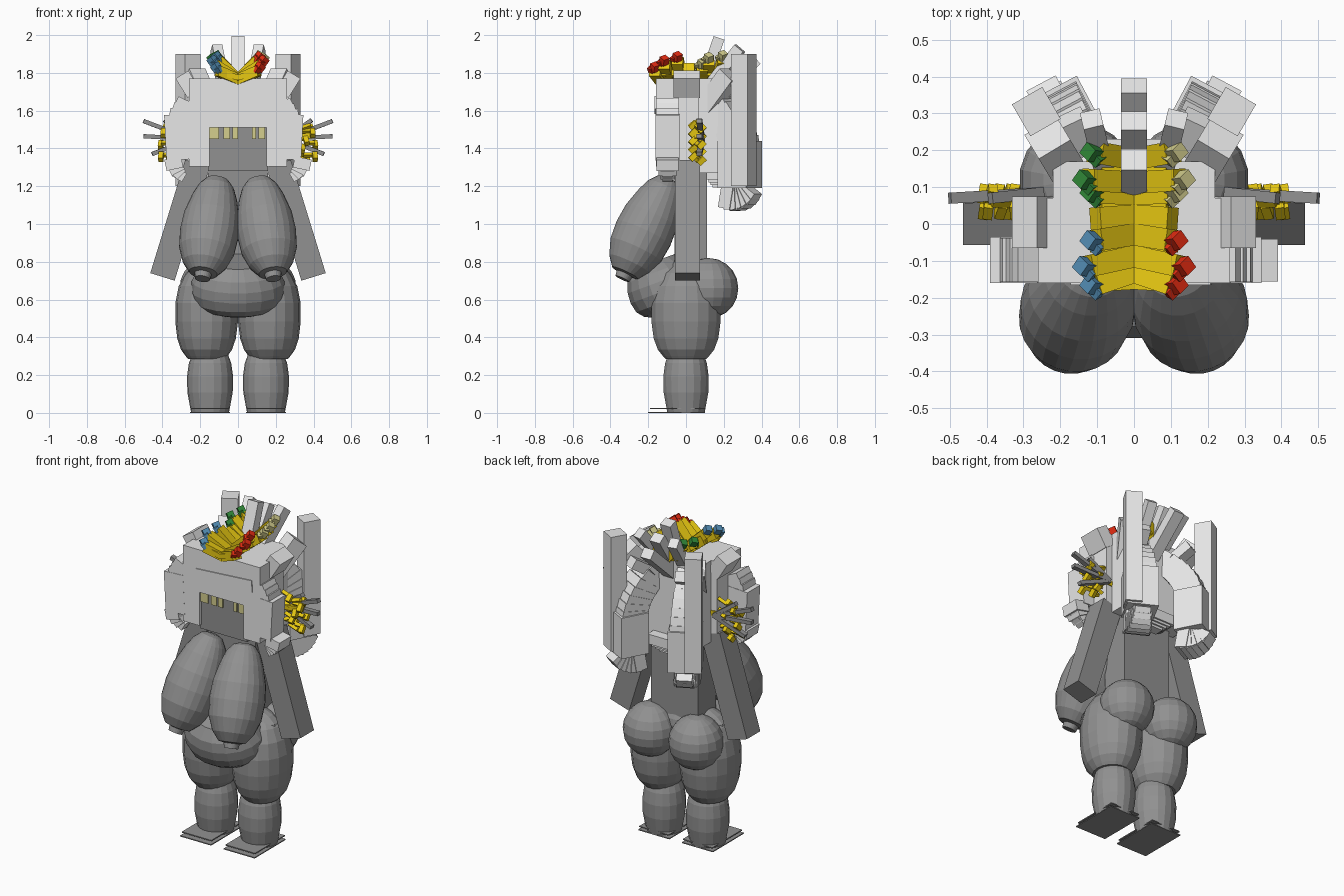
import bpy, bmesh, math
from mathutils import Vector, Matrix

if "Cube" in bpy.data.objects:
    bpy.data.objects.remove(bpy.data.objects["Cube"])


def mat(name, r, g, b):
    m = bpy.data.materials.new(name)
    m.diffuse_color = (r, g, b, 1)
    m.use_nodes = True
    m.node_tree.nodes["Principled BSDF"].inputs["Base Color"].default_value = m.diffuse_color
    return m


BODY = mat("stone grey", 0.285, 0.285, 0.285)
HAIR = mat("light grey", 0.80, 0.80, 0.80)
GOLD = mat("gold", 0.80, 0.58, 0.006)
RED = mat("red", 0.78, 0.025, 0.006)
BLUE = mat("blue", 0.09, 0.28, 0.48)
GREEN = mat("green", 0.03, 0.25, 0.04)
KHAKI = mat("khaki", 0.66, 0.62, 0.27)
PALE = mat("pale grey", 0.88, 0.88, 0.88)


def finish(name, bm, m):
    bmesh.ops.recalc_face_normals(bm, faces=bm.faces)
    me = bpy.data.meshes.new(name)
    bm.to_mesh(me)
    bm.free()
    me.materials.append(m)
    ob = bpy.data.objects.new(name, me)
    bpy.context.collection.objects.link(ob)
    return ob


def box(name, c, s, m, rot=(0, 0, 0)):
    """Box by centre, size and rotation in degrees."""
    bm = bmesh.new()
    bmesh.ops.create_cube(bm, size=1)
    R = Matrix.Identity(4)
    for a, ax in zip(rot, "XYZ"):
        R = Matrix.Rotation(math.radians(a), 4, ax) @ R
    bm.transform(Matrix.Translation(c) @ R @ Matrix.Diagonal((*s, 1)))
    return finish(name, bm, m)


def pair(name, c, s, m, rot=(0, 0, 0), mr=None):
    """Mirrored left and right boxes."""
    box("right_" + name, c, s, m, rot)
    box("left_" + name, (-c[0], c[1], c[2]), s, mr or m, (rot[0], -rot[1], -rot[2]))


def beam(name, a, b, w, d, m):
    """Square beam between two points."""
    a, b = Vector(a), Vector(b)
    bm = bmesh.new()
    bmesh.ops.create_cube(bm, size=1)
    q = (b - a).to_track_quat('Z', 'Y').to_matrix().to_4x4()
    bm.transform(Matrix.Translation((a + b) / 2) @ q @ Matrix.Diagonal((w, d, (b - a).length, 1)))
    return finish(name, bm, m)


def beams(name, a, b, w, d, m):
    for side, k in (("right_", 1), ("left_", -1)):
        beam(side + name, (a[0] * k, a[1], a[2]), (b[0] * k, b[1], b[2]), w, d, m)


def turned(name, a, b, profile, m, sy=1.0, n=18):
    """Turned shape along a-b; profile holds (position 0..1, radius)."""
    a, b = Vector(a), Vector(b)
    q = Vector((0, 0, 1)).rotation_difference(b - a)
    bm = bmesh.new()
    rings = []
    for t, r in profile:
        o = a + (b - a) * t
        rings.append([bm.verts.new(o + q @ Vector((r * math.cos(i * math.tau / n),
                      r * sy * math.sin(i * math.tau / n), 0))) for i in range(n)])
    for p, r in zip(rings, rings[1:]):
        for i in range(n):
            bm.faces.new((p[i], p[(i + 1) % n], r[(i + 1) % n], r[i]))
    bm.faces.new(rings[0])
    bm.faces.new(rings[-1])
    return finish(name, bm, m)


def ball(name, c, r, m):
    bm = bmesh.new()
    bmesh.ops.create_uvsphere(bm, u_segments=18, v_segments=10, radius=1)
    bm.transform(Matrix.Translation(c) @ Matrix.Diagonal((*r, 1)))
    return finish(name, bm, m)


# Legs, hips and chest
for side, k in (("right_", 1), ("left_", -1)):
    turned(side + "calf", (k * .148, 0, 0), (k * .148, 0, .31),
           [(0, .1), (.12, .107), (.35, .12), (.62, .122), (.85, .112), (1, .095)], BODY)
    turned(side + "thigh", (k * .167, 0, .285), (k * .165, 0, .78),
           [(0, .098), (.03, .11), (.1, .135), (.22, .155), (.4, .166), (.6, .166),
            (.78, .148), (.92, .11), (1, .06)], BODY, 1.12)
    ball(side + "seat", (k * .155, .12, .66), (.157, .157, .16), BODY)
    turned(side + "chest", (k * .108, -.09, 1.24), (k * .188, -.335, .715),
           [(0, .03), (.02, .062), (.09, .095), (.2, .121), (.38, .149), (.55, .157),
            (.72, .148), (.86, .117), (.95, .075), (.96, .045), (1.01, .04)], BODY, n=24)
    box(side + "foot", (k * .148, -.05, .003), (.21, .30, .006), BODY)
    box(side + "foot_top", (k * .148, -.045, .024), (.20, .29, .006), BODY)
turned("belly", (0, -.075, .545), (0, -.17, .80),
       [(0, .15), (.06, .195), (.2, .235), (.4, .25), (.6, .245), (.8, .22), (1, .15)], BODY, .78)
ball("hips", (0, 0, .72), (.28, .13, .12), BODY)
box("torso", (0, .025, 1.03), (.32, .17, .58), BODY)
beams("arm", (.215, .008, 1.32), (.40, .008, .72), .13, .135, BODY)

# Head: shell around a recessed face
box("head_back", (0, .06, 1.52), (.44, .22, .50), HAIR)
box("head_crown", (0, -.045, 1.71), (.52, .23, .12), HAIR)
box("forehead", (0, -.145, 1.64), (.52, .03, .26), HAIR)
box("face", (0, -.09, 1.40), (.32, .1, .24), BODY)
box("visor", (.02, -.162, 1.63), (.38, .008, .07), PALE, (0, -4, 0))
box("brow", (0, -.143, 1.53), (.32, .02, .03), PALE)
pair("head_side", (.205, -.045, 1.535), (.11, .23, .46), HAIR)
for x, w in ((-.125, .05), (-.06, .035), (-.015, .03), (.085, .02), (.125, .035)):
    box("eye", (x, -.145, 1.482), (w, .008, .066), KHAKI)

# Front side buns with curled ends, wider on the left
for side, k, w in (("right_", 1, .085), ("left_", -1, .13)):
    x = .255 + w / 2
    box(side + "bun", (k * x, -.098, 1.46), (w, .125, .24), HAIR, (0, k * 3, 0))
    for i in range(3):
        box(side + "bun_top", (k * (x - .012 - i * .015), -.098, 1.575 + i * .025), (w * .85, .12, .06),
            HAIR, (0, k * (-10 - 8 * i), 0))
    for i in range(4):
        box(side + "bun_curl", (k * (.34 - i * .01), -.098, 1.32 - i * .02),
            (.09 - i * .013, .115 - i * .02, .06), HAIR, (0, k * (12 + 16 * i), 0))

# Upper shoulder blocks beside the head
pair("head_block", (.265, .005, 1.74), (.08, .14, .12), HAIR, (0, 32, 0))

# Rear tails: long bundle, stepped top and curled fan end
pair("tail", (.195, .285, 1.315), (.18, .17, .25), HAIR, (0, 0, -28))
r = Vector((math.sin(math.radians(28)), math.cos(math.radians(28)), 0))
for i in range(7):
    p = Vector((.193, .278, 1.43 + i * .038)) - r * (.006 * i + .0035 * i * i)
    pair("tail_step", tuple(p), (.165 - i * .006, .16 - i * .004, .06), HAIR, (8 + 7 * i, 0, -28))
for i in range(6):
    a = math.radians(-10 + i * 13)
    d = .105 + .006 * i
    p = Vector((.185, .255, 1.22)) + r * math.sin(a) * d * .6 - Vector((0, 0, math.cos(a) * d * .65))
    pair("tail_curl", tuple(p), (.15 - i * .012, .07, .14), HAIR, (math.degrees(a), 0, -28))
pair("tail_bar", (.265, .305, 1.55), (.095, .10, .70), HAIR, (0, 0, -30))
beams("bar_strut", (.16, .11, 1.62), (.235, .235, 1.79), .10, .10, HAIR)

# Nested blocks under the back of the head
for i in range(4):
    box("nape", (0, .17, 1.265 - i * .014), (.2 - i * .04, .12 - i * .02, .06), HAIR)

# Fan of blocks on the crown
beam("centre_spike_front", (0, .09, 1.74), (0, .175, 1.985), .07, .06, HAIR)
beam("centre_spike_mid", (0, .13, 1.70), (0, .28, 1.93), .07, .06, HAIR)
beam("centre_spike_back", (0, .14, 1.66), (0, .375, 1.87), .07, .06, HAIR)
beams("side_spike", (.07, .10, 1.70), (.115, .285, 1.93), .055, .06, HAIR)
beams("low_spike", (.09, .12, 1.62), (.17, .29, 1.74), .07, .06, HAIR)

# Gold branches across the crown with coloured tips
rows = [(-.165, 1.83, RED, BLUE), (-.115, 1.865, RED, BLUE), (-.045, 1.885, RED, BLUE),
        (.015, 1.85, None, None), (.085, 1.85, KHAKI, GREEN), (.12, 1.88, KHAKI, GREEN),
        (.195, 1.89, KHAKI, GREEN)]
for y, z, right, left in rows:
    x = .135 if y in (-.115, .12) else .115
    beams("branch", (0, y * .85 + .01, 1.765), (x - .01, y, z - .02), .06, .055, GOLD)
    beams("branch_root", (0, y * .85, 1.775), (.09, y * .88, 1.80), .075, .03, GOLD)
    if right:
        pair("tip", (x, y, z), (.038, .038, .04), right, (20, 30, 45), left)
        pair("tip_bud", (x - .015, y - .018, z - .012), (.03, .03, .03), right, (35, 10, 45), left)

# Side ornaments: grey blades and gold links
for x, z in ((.50, 1.545), (.50, 1.465), (.455, 1.37), (.39, 1.55)):
    beams("blade", (.25, .085, 1.45), (x, .07, z), .03, .022, BODY)
for i in range(10):
    z = 1.335 + i * .021
    x = .365 + .045 * math.sin(i * 1.9)
    pair("link", (x, .06 + .022 * (-1) ** i, z), (.026, .045, .03), GOLD, (45, 12 - 12 * (i % 3), 8))
    pair("link_pin", (x - .03, .058, z + .01), (.06, .02, .018), GOLD, (45, 20 - 20 * (i % 3), 0))
beams("link_stem", (.22, .06, 1.45), (.40, .06, 1.47), .03, .03, GOLD)
